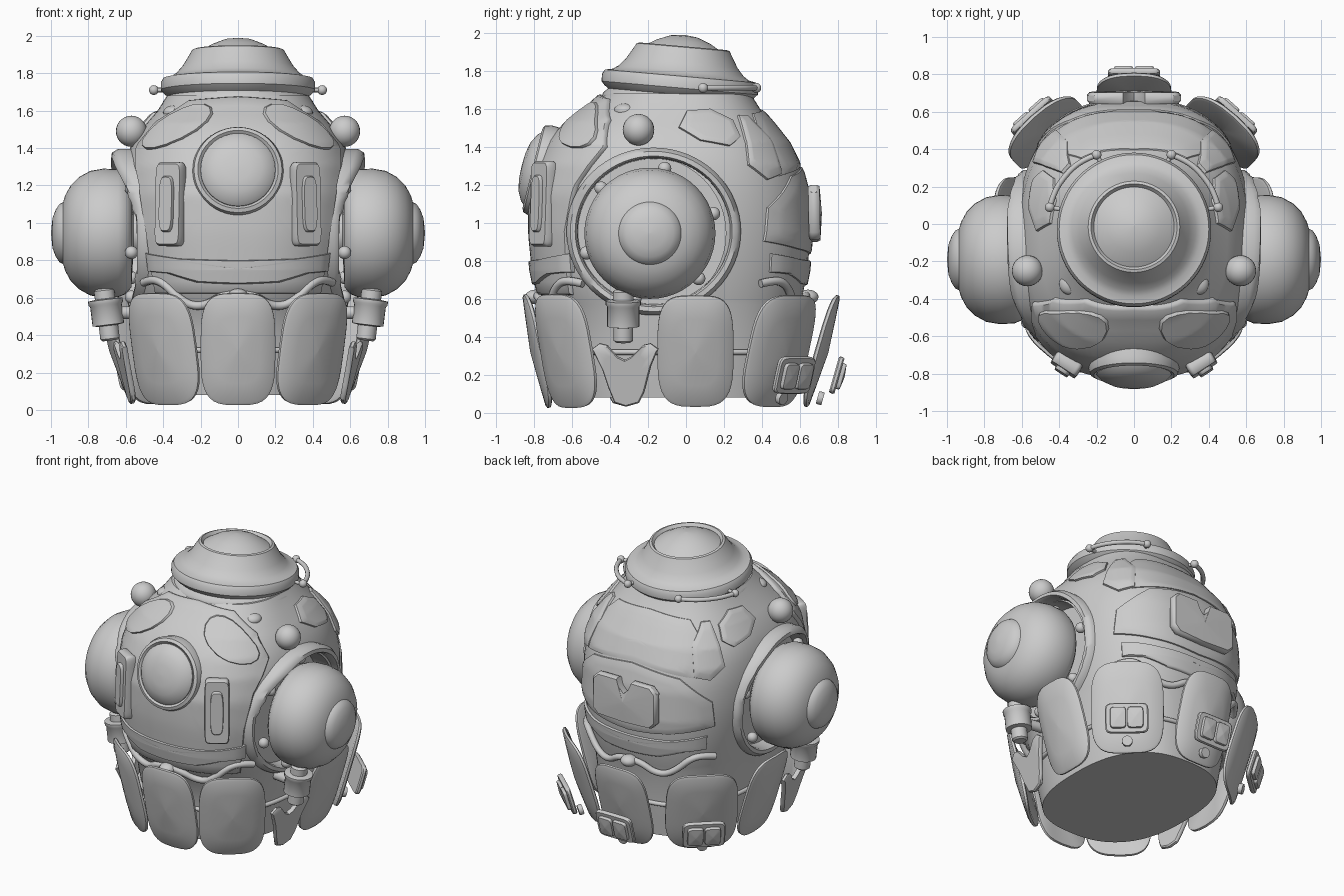
import bpy, bmesh, math
from math import sin, cos, pi, radians
from mathutils import Matrix, Vector

if "Cube" in bpy.data.objects:
    bpy.data.objects.remove(bpy.data.objects["Cube"])

GREY = (0.6, 0.6, 0.6, 1)
mat = bpy.data.materials.new("plain_grey")
mat.use_nodes = True
mat.diffuse_color = GREY
mat.node_tree.nodes["Principled BSDF"].inputs["Base Color"].default_value = GREY
parts = []


def finish(name, bm, matrix=None):
    """Turn a bmesh into a named grey object."""
    if matrix:
        bm.transform(matrix)
    bmesh.ops.recalc_face_normals(bm, faces=bm.faces)
    me = bpy.data.meshes.new(name)
    bm.to_mesh(me)
    bm.free()
    me.materials.append(mat)
    ob = bpy.data.objects.new(name, me)
    bpy.context.collection.objects.link(ob)
    parts.append(ob)
    return ob


def skin(bm, loops, close=(False, False)):
    """Bridge equal vertex loops, optionally capping either end."""
    rows = [[bm.verts.new(p) for p in loop] for loop in loops]
    n = len(rows[0])
    for a, b in zip(rows, rows[1:]):
        for i in range(n):
            j = (i + 1) % n
            bm.faces.new((a[i], a[j], b[j], b[i]))
    for row, cap in zip((rows[0], rows[-1]), close):
        if cap:
            bm.faces.new(row)


def lathe(name, profile, matrix, seg=48):
    bm = bmesh.new()
    skin(bm, [[(max(r, 0.001) * cos(2 * pi * i / seg), max(r, 0.001) * sin(2 * pi * i / seg), z)
               for i in range(seg)] for r, z in profile], (True, True))
    return finish(name, bm, matrix)


def ball(name, loc, r, squash=1):
    bm = bmesh.new()
    bmesh.ops.create_uvsphere(bm, u_segments=24, v_segments=14, radius=r)
    return finish(name, bm, Matrix.Translation(loc) @ Matrix.Diagonal((1, 1, squash, 1)))


def rod(name, points, r, cyclic=False):
    cu = bpy.data.curves.new(name, "CURVE")
    cu.dimensions, cu.bevel_depth, cu.bevel_resolution, cu.use_fill_caps = "3D", r, 3, True
    sp = cu.splines.new("NURBS")
    sp.points.add(len(points) - 1)
    for p, co in zip(sp.points, points):
        p.co = (*co, 1)
    sp.use_endpoint_u, sp.use_cyclic_u, sp.order_u = not cyclic, cyclic, 3
    cu.materials.append(mat)
    ob = bpy.data.objects.new(name, cu)
    bpy.context.collection.objects.link(ob)


# Hull cross-sections: height, half width, front y, back y
HULL = [(0.08, .47, -.64, .55), (0.35, .52, -.69, .58), (0.57, .55, -.73, .60), (0.60, .56, -.76, .61),
        (0.75, .59, -.79, .64), (0.95, .62, -.81, .655), (1.15, .625, -.81, .64), (1.3, .61, -.77, .60),
        (1.42, .57, -.71, .54), (1.52, .50, -.62, .46), (1.6, .43, -.51, .39), (1.68, .38, -.42, .34)]


def hull(theta, z, off=0.0):
    """Point on the hull; theta 0 is the front, positive towards +x."""
    z = min(max(z, HULL[0][0]), HULL[-1][0])
    for a, b in zip(HULL, HULL[1:]):
        if z <= b[0]:
            break
    t = (z - a[0]) / (b[0] - a[0])
    w, f, k = (a[i] + (b[i] - a[i]) * t for i in (1, 2, 3))
    bow = lambda v: math.copysign(abs(v) ** 0.8, v)
    lean = off * max(0, z - 1.1)
    return Vector(((w + off) * bow(sin(theta)), (f + k) / 2 - ((k - f) / 2 + off) * bow(cos(theta)), z + lean))


def hull_x(y, z):
    """Side extent of the hull at a given y and z."""
    c = [hull(pi * i / 60, z) for i in range(61)]
    return min(c, key=lambda p: abs(p.y - y)).x


def panel(name, outline, off=0.025, soft=0.02, rings=10, sub=6):
    """Raised plate that follows the hull; outline is (theta, z)."""
    pts = []
    for (a, b), (c, d) in zip(outline, outline[1:] + outline[:1]):
        pts += [(a + (c - a) * i / sub, b + (d - b) * i / sub) for i in range(sub)]
    ct, cz = (sum(p[i] for p in pts) / len(pts) for i in (0, 1))
    inner = 1 - soft
    scales = [(1, -0.02), (1 - soft * .2, off * .6), (inner, off)]
    scales += [(inner * (1 - i / rings) + .002, off) for i in range(1, rings + 1)]
    bm = bmesh.new()
    skin(bm, [[hull(ct + (t - ct) * s, cz + (z - cz) * s, o) for t, z in pts] for s, o in scales], (False, True))
    return finish(name, bm)


def oval(w, h, n=4, seg=40):
    p = lambda v: math.copysign(abs(v) ** (2 / n), v)
    return [(w * p(cos(2 * pi * i / seg)), h * p(sin(2 * pi * i / seg))) for i in range(seg)]


def place(loc, yaw, tilt=0):
    """Local z points outwards, local y upwards; positive tilt leans the top out."""
    return Matrix.Translation(loc) @ Matrix.Rotation(radians(yaw), 4, "Z") @ Matrix.Rotation(radians(90 + tilt), 4, "X")


def slab(name, outline, thick, matrix, dome=0.0, bend=0.0):
    """Soft-edged plate from a flat outline, optionally domed and bent."""
    layers = [(.01, -thick / 2), (.95, -thick / 2), (1, -thick / 4), (1, thick / 4), (.95, thick / 2),
              (.6, thick / 2 + dome * .4), (.3, thick / 2 + dome * .7), (.01, thick / 2 + dome)]
    bm = bmesh.new()
    skin(bm, [[(x * s, y * s, z - bend * (x * s) ** 2) for x, y in outline] for s, z in layers], (True, True))
    return finish(name, bm, matrix)


# Hull with a round recess on each side
bm = bmesh.new()
skin(bm, [[hull(2 * pi * i / 72, s[0]) for i in range(72)] for s in HULL], (True, True))
body = finish("hull", bm)
EYE_Y, EYE_Z = -0.19, 0.945
for s in (-1, 1):
    turn = Matrix.Translation((0, EYE_Y, EYE_Z)) @ Matrix.Rotation(s * pi / 2, 4, "Y")
    cutter = lathe("socket_cutter", [(.4, .48), (.4, .9)], turn)
    parts.remove(cutter)
    cutter.hide_render = True
    mod = body.modifiers.new("socket", "BOOLEAN")
    mod.operation, mod.object, mod.solver = "DIFFERENCE", cutter, "EXACT"
    bpy.context.view_layer.objects.active = body
    bpy.ops.object.modifier_apply(modifier=mod.name)
    bpy.data.objects.remove(cutter)

# Front shell, bumpers and wavy pipes
half = [(.8, .62), (.82, .95), (.92, 1.2), (1.12, 1.4), (1.0, 1.54), (.6, 1.65)]
panel("front_shell", [(0, .62)] + half + [(0, 1.67)] + [(-t, z) for t, z in reversed(half)], .022)
wave = [(0, .62), (.1, .61), (.22, .56), (.36, .555), (.5, .6), (.65, .68), (.8, .7), (.95, .68)]
for turn, label, off in ((0, "front", .035), (pi, "back", .015)):
    edge = [(.3, .68), (.6, .73), (.86, .74), (.86, .84), (.45, .81)]
    panel(label + "_bumper", [(turn + t, z) for t, z in [(0, .67)] + edge + [(0, .80)] + [(-t, z) for t, z in reversed(edge)]], off, .1)
    line = [(-t, z) for t, z in reversed(wave[1:])] + wave
    rod(label + "_wavy_pipe", [hull(turn + t, z, .02) for t, z in line], .022)
    ball(label + "_pipe_bolt", hull(turn, .61, .03), .055, .7)
rod("belt_pipe", [hull(2 * pi * i / 40, .32, .01) for i in range(40)], .015, True)

# Back and shoulder armour plates
panel("upper_back_plate", [(pi - .7, 1.24), (pi, 1.3), (pi + .7, 1.24), (pi + .8, 1.45), (pi + .6, 1.58), (pi, 1.6), (pi - .6, 1.58), (pi - .8, 1.45)], .01, .2)
panel("middle_back_plate", [(pi - .95, .9), (pi - .5, .86), (pi, .83), (pi + .5, .86), (pi + .95, .9), (pi + .9, 1.08), (pi + .5, 1.25),
                            (pi, 1.3), (pi - .5, 1.25), (pi - .9, 1.08)], .015, .15)
for s in (-1, 1):
    panel("shoulder_plate", [(s * t, z) for t, z in ((1.6, 1.5), (1.75, 1.43), (2.0, 1.4), (2.15, 1.45), (2.15, 1.54), (1.9, 1.6), (1.65, 1.59))], .02, .25)
    panel("rear_side_plate", [(s * t, z) for t, z in ((2.12, 1.3), (2.3, 1.22), (2.5, 1.25), (2.55, 1.45), (2.4, 1.57), (2.25, 1.57), (2.18, 1.45))], .02, .25)
    ring = [a * pi / 8 for a in range(16)]
    panel("brow_patch", [(s * (.6 + .4 * cos(a)), 1.505 + .1 * sin(a) - .07 * cos(a)) for a in ring], .034, .06, sub=2)
    ball("shoulder_knob", (s * .57, -.25, 1.49), .083)
    rod("knob_stem", [(s * .42, -.22, 1.44), (s * .5, -.24, 1.47), (s * .56, -.25, 1.49)], .05)
    ball("small_bump", (s * .34, -.32, 1.59), .06, .65)

# Side eye pods in flared sockets
for s in (-1, 1):
    turn = Matrix.Translation((0, EYE_Y, EYE_Z)) @ Matrix.Rotation(s * pi / 2, 4, "Y")
    lathe("eye_pod", [(.12, .47), (.12, .56), (.29, .57), (.325, .6), (.342, .64), (.345, .72), (.333, .79), (.3, .85),
                      (.255, .895), (.2, .925), (.165, .935), (.155, .955), (.125, .975), (.08, .992), (0, 1)], turn)
    loops = []
    for r, dx in ((.39, None), (.395, .01), (.405, .035), (.43, .04), (.45, .015), (.45, -.06)):
        loop = []
        for i in range(64):
            up = sin(i * pi / 32)
            y, z = EYE_Y + .02 + r * 1.02 * cos(i * pi / 32), EYE_Z + .01 + r * .98 * up
            flare = .05 * max(0, up) ** 2
            loop.append((s * (.47 if dx is None else max(.5, hull_x(y, z)) + dx + flare), y, z))
        loops.append(loop)
    bm = bmesh.new()
    skin(bm, loops)
    finish("eye_socket_rim", bm)
    for i in range(6):
        a = i * pi / 3 + .3
        ball("socket_bolt", (s * .57, EYE_Y + .35 * cos(a), EYE_Z + .35 * sin(a)), .035)

# Front porthole
lathe("porthole", [(.24, -.1), (.245, 0), (.235, .035), (.215, .045), (.2, .03), (.2, .04), (.18, .062),
                   (.13, .088), (.07, .1), (0, .103)], place((0, -.765, 1.275), 0, -14))

# Cap with dome and two arched rails
lathe("cap", [(.36, 1.55), (.39, 1.59), (.405, 1.62), (.4, 1.65), (.375, 1.675), (.395, 1.69), (.413, 1.71), (.413, 1.75),
              (.4, 1.772), (.36, 1.78), (.33, 1.8), (.295, 1.84), (.245, 1.925), (.23, 1.93), (.215, 1.91), (.2, 1.92),
              (.14, 1.955), (.07, 1.982), (0, 1.99)],
      Matrix.Translation((0, -.03, 1.75)) @ Matrix.Rotation(radians(-5), 4, "X") @ Matrix.Translation((0, 0, -1.75)), 64)
for s in (-1, 1):
    arc = [(s * .45, .09), (s * .43, .17), (s * .36, .27), (s * .28, .34), (s * .2, .37)]
    rod("cap_rail", [(x, y, 1.71) for x, y in arc], .015)
    for x, y in (arc[0], arc[-1]):
        ball("rail_knob", (x, y, 1.71), .026)
        rod("rail_post", [(x, y, 1.71), (x * .9, y * .9, 1.71), (x * .8, y * .8, 1.71)], .012)

# Hanging skirt plates, leaning out at the top: x, y, yaw, half width, tilt
SKIRT = [(0, -.785, 0, .2, 12), (0, .715, 180, .2, 16)]
for s in (-1, 1):
    SKIRT += [(s * .41, -.65, s * 38, .215, 12), (s * .655, .05, s * 90, .2, 17), (s * .485, .51, s * 138, .235, 16)]
for x, y, yaw, w, tilt in SKIRT:
    m = place((x, y, .325), yaw, tilt)
    slab("skirt_plate", oval(w, .305, 3.6), .03, m, .02, .6)
    if abs(yaw) > 100:
        slab("pouch", oval(.14, .1, 7), .03, m @ Matrix.Translation((0, -.1, .11)))
        for k in (-1, 1):
            slab("pouch_flap", oval(.052, .07, 6), .03, m @ Matrix.Translation((k * .056, -.1, .13)), .008)
        slab("pouch_button", oval(.035, .035, 2), .03, m @ Matrix.Translation((0, -.24, .06)))

# Front grips, side nozzles and cloth flaps
for s in (-1, 1):
    m = place((s * .36, -.75, 1.1), s * 33, -2)
    slab("grip_plate", oval(.08, .225, 9), .07, m)
    slab("grip_bar", oval(.042, .15, 4), .04, m @ Matrix.Translation((0, 0, .035)))
    lathe("side_nozzle", [(.04, .37), (.052, .38), (.052, .45), (.085, .455), (.085, .56), (.093, .57), (.093, .59), (.055, .595),
                          (.055, .64), (.04, .65)],
          Matrix.Translation((s * .7, -.33, 0)) @ Matrix.Translation((0, 0, .51)) @ Matrix.Rotation(s * radians(7), 4, "Y")
          @ Matrix.Translation((0, 0, -.51)), 24)
    rod("nozzle_arm", [(s * .45, -.3, .52), (s * .55, -.31, .52), (s * .66, -.33, .52)], .035)
    flap = [(-.17, .14), (-.13, .17), (-.09, .16), (-.04, .1), (0, .08), (.04, .1), (.1, .16), (.14, .17), (.18, .14), (.14, .05),
            (.1, -.09), (.07, -.15), (0, -.17), (-.06, -.15), (-.09, -.07), (-.12, .03)]
    slab("side_flap", flap, .03, place((s * .6, -.32, .2), s * 82, 13))

# Back pack with a notched top
notch = [(-.25, -.1), (-.21, -.14), (0, -.15), (.21, -.14), (.25, -.1), (.25, .11), (.21, .15), (.06, .15), (.04, .1),
         (0, .06), (-.04, .1), (-.06, .15), (-.21, .15), (-.25, .11)]
slab("back_pack", notch, .06, place((0, .675, 1.05), 180, -1), .01)

# Smooth shading with sharp edges kept
bpy.ops.object.select_all(action="DESELECT")
for ob in parts:
    ob.select_set(True)
bpy.context.view_layer.objects.active = body
bpy.ops.object.shade_smooth_by_angle(angle=radians(40))
